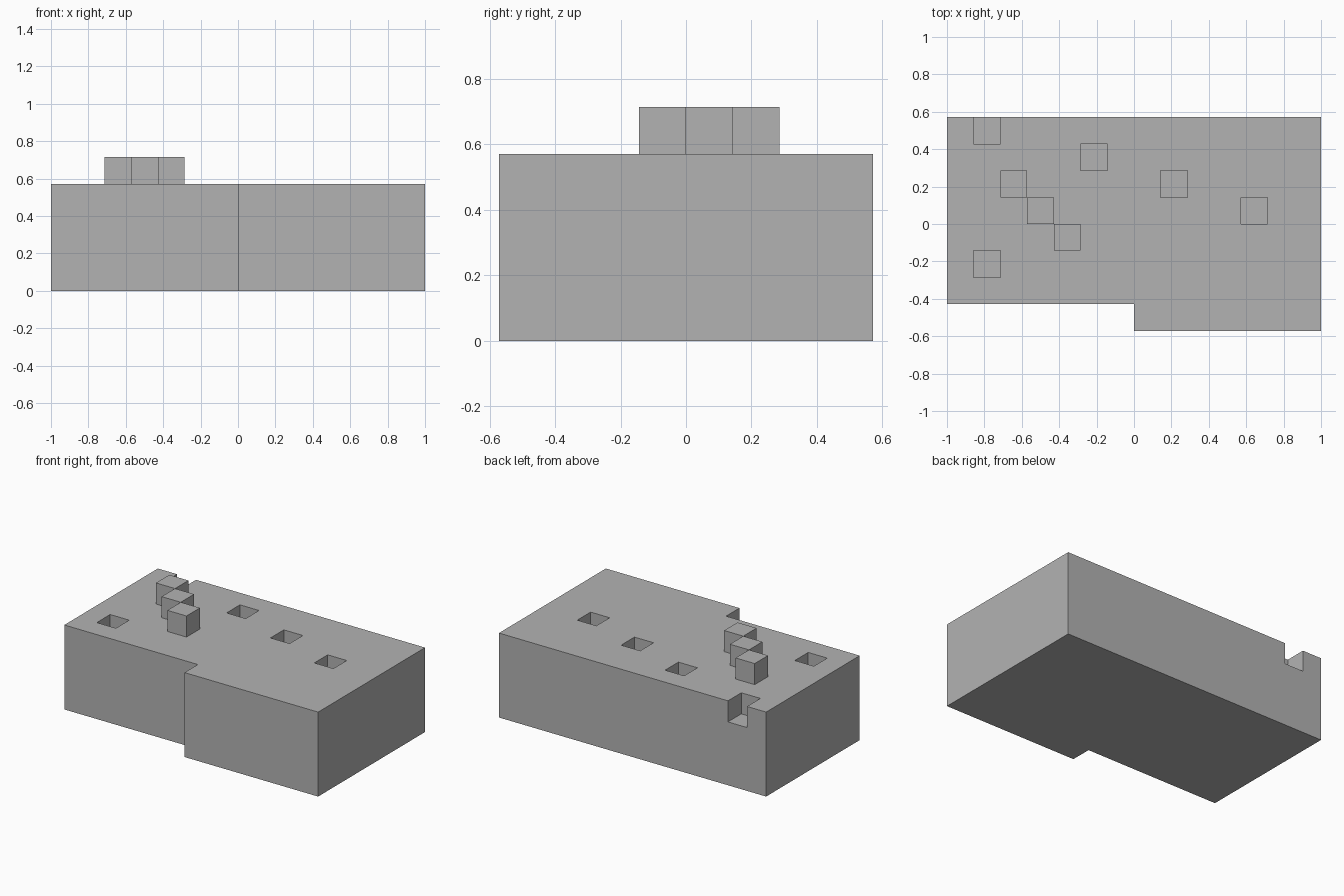
import bpy
import bmesh
from mathutils import Matrix, Vector

U = 1 / 7  # one grid cell
TOP = 4    # slab height in cells

if "Cube" in bpy.data.objects:
    bpy.data.objects.remove(bpy.data.objects["Cube"], do_unlink=True)

stone = bpy.data.materials.new("stone_grey")
stone.use_nodes = True
colour = (0.45, 0.45, 0.45, 1)
stone.diffuse_color = colour
stone.node_tree.nodes["Principled BSDF"].inputs["Base Color"].default_value = colour


def add_object(name, bm):
    bmesh.ops.recalc_face_normals(bm, faces=bm.faces[:])
    bmesh.ops.scale(bm, vec=(U, U, U), verts=bm.verts[:])
    mesh = bpy.data.meshes.new(name)
    bm.to_mesh(mesh)
    bm.free()
    mesh.materials.append(stone)
    obj = bpy.data.objects.new(name, mesh)
    bpy.context.collection.objects.link(obj)
    return obj


def add_box(bm, low, high):
    low, high = Vector(low), Vector(high)
    place = Matrix.Translation((low + high) / 2) @ Matrix.Diagonal((*(high - low), 1))
    bmesh.ops.create_cube(bm, size=1, matrix=place)


# Slab: stepped outline raised to full height
bm = bmesh.new()
outline = [(-7, -3), (0, -3), (0, -4), (7, -4), (7, 4), (-7, 4)]
base = bm.faces.new([bm.verts.new((x, y, 0)) for x, y in outline])
raised = bmesh.ops.extrude_face_region(bm, geom=[base], use_keep_orig=True)
bmesh.ops.translate(bm, vec=(0, 0, TOP),
                    verts=[v for v in raised["geom"] if isinstance(v, bmesh.types.BMVert)])
slab = add_object("slab", bm)

# Square pits and the open notch in the back edge, one cell deep
bm = bmesh.new()
for x, y in [(-6, -2), (-2, 2), (1, 1), (4, 0)]:
    add_box(bm, (x, y, TOP - 1), (x + 1, y + 1, TOP + 1))
add_box(bm, (-6, 3, TOP - 1), (-5, 5, TOP + 1))
cutter = add_object("pit_cutter", bm)
cutter.hide_render = True

cut = slab.modifiers.new("pits", 'BOOLEAN')
cut.operation = 'DIFFERENCE'
cut.solver = 'EXACT'
cut.object = cutter
bpy.context.view_layer.objects.active = slab
bpy.ops.object.modifier_apply(modifier=cut.name)
bpy.data.objects.remove(cutter, do_unlink=True)

# Diagonal row of raised cubes
for i in range(3):
    bm = bmesh.new()
    x, y = i - 5, 1 - i
    add_box(bm, (x, y, TOP), (x + 1, y + 1, TOP + 1))
    add_object(f"raised_cube_{i + 1}", bm)
